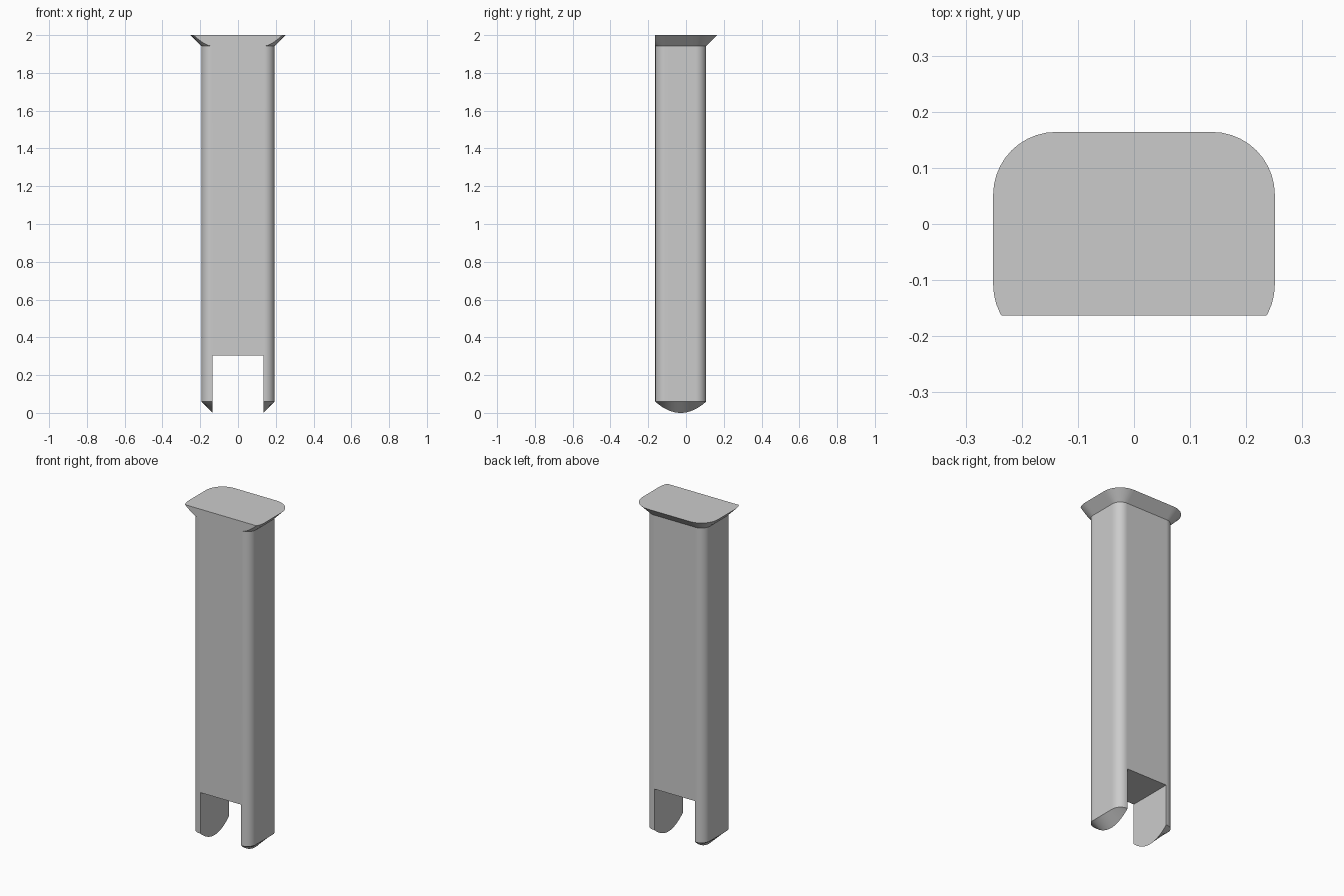
import bpy, bmesh, math
from mathutils import Vector

if "Cube" in bpy.data.objects:
    bpy.data.objects.remove(bpy.data.objects["Cube"])

HX, HY, CY = 0.194, 0.135, -0.028     # shaft half sizes and y centre
R, FLARE, SLOT = 0.055, 0.057, 0.135  # corner radius, head flare, slot half width
Z_TIP, Z_SLOT, Z_HEAD, Z_TOP = 0.06, 0.305, 1.943, 2.0
SEG = 10


def side_outline(grow=0.0):
    """Right half of the rounded outline, front to back, starting at the slot wall."""
    r, cx, cy = R + grow, HX - R, HY - R
    front = [(SLOT, -HY - grow)]
    for i in range(SEG + 1):
        a = math.pi / 2 * i / SEG
        front.append((cx + r * math.sin(a), -cy - r * math.cos(a)))
    middle = [(cx + r, -cy + 2 * cy * i / SEG) for i in range(1, SEG)]
    return front + middle + [(x, -y) for x, y in reversed(front)]


bm = bmesh.new()


def ring(points, z):
    return [bm.verts.new((x, y + CY, z)) for x, y in points]


def loft(a, b, closed):
    n = len(a)
    return [bm.faces.new((a[i], a[(i + 1) % n], b[(i + 1) % n], b[i]))
            for i in range(n if closed else n - 1)]


def full(points):
    return points + [(-x, y) for x, y in reversed(points)]


# upper shaft and flared head
half = side_outline()
low = ring(full(half), Z_SLOT)
neck = ring(full(half), Z_HEAD)
rim = ring(full(side_outline(FLARE)), Z_TOP)
loft(low, neck, True)
head_faces = loft(neck, rim, True) + [bm.faces.new(rim)]

# roof of the slot
n = len(half)
bm.faces.new((low[0], low[n - 1], low[n], low[-1]))

# two legs with slanted, rounded tips
for s in (1, -1):
    pts = [(s * x, y) for x, y in half]
    top, tip = ring(pts, Z_SLOT), ring(pts, Z_TIP)
    arc = [bm.verts.new((s * SLOT, y + CY, Z_TIP * (y / HY) ** 2)) for _, y in pts]
    loft(top, tip, False)
    loft(tip, arc, False)
    bm.faces.new([top[0], top[-1]] + arc[::-1])

# cut the head flush with the front of the shaft
geom = list({v for f in head_faces for v in f.verts}
            | {e for f in head_faces for e in f.edges}) + head_faces
bmesh.ops.bisect_plane(bm, geom=geom, dist=1e-5, plane_co=Vector((0, CY - HY, 0)),
                       plane_no=Vector((0, -1, 0)), clear_outer=True)
bmesh.ops.remove_doubles(bm, verts=bm.verts[:], dist=1e-5)
bmesh.ops.holes_fill(bm, edges=[e for e in bm.edges if e.is_boundary], sides=0)
bmesh.ops.recalc_face_normals(bm, faces=bm.faces[:])

mesh = bpy.data.meshes.new("slotted_pin")
bm.to_mesh(mesh)
bm.free()
pin = bpy.data.objects.new("slotted_pin", mesh)
bpy.context.collection.objects.link(pin)
bpy.context.view_layer.objects.active = pin
pin.select_set(True)
bpy.ops.object.shade_smooth_by_angle(angle=math.radians(30))
